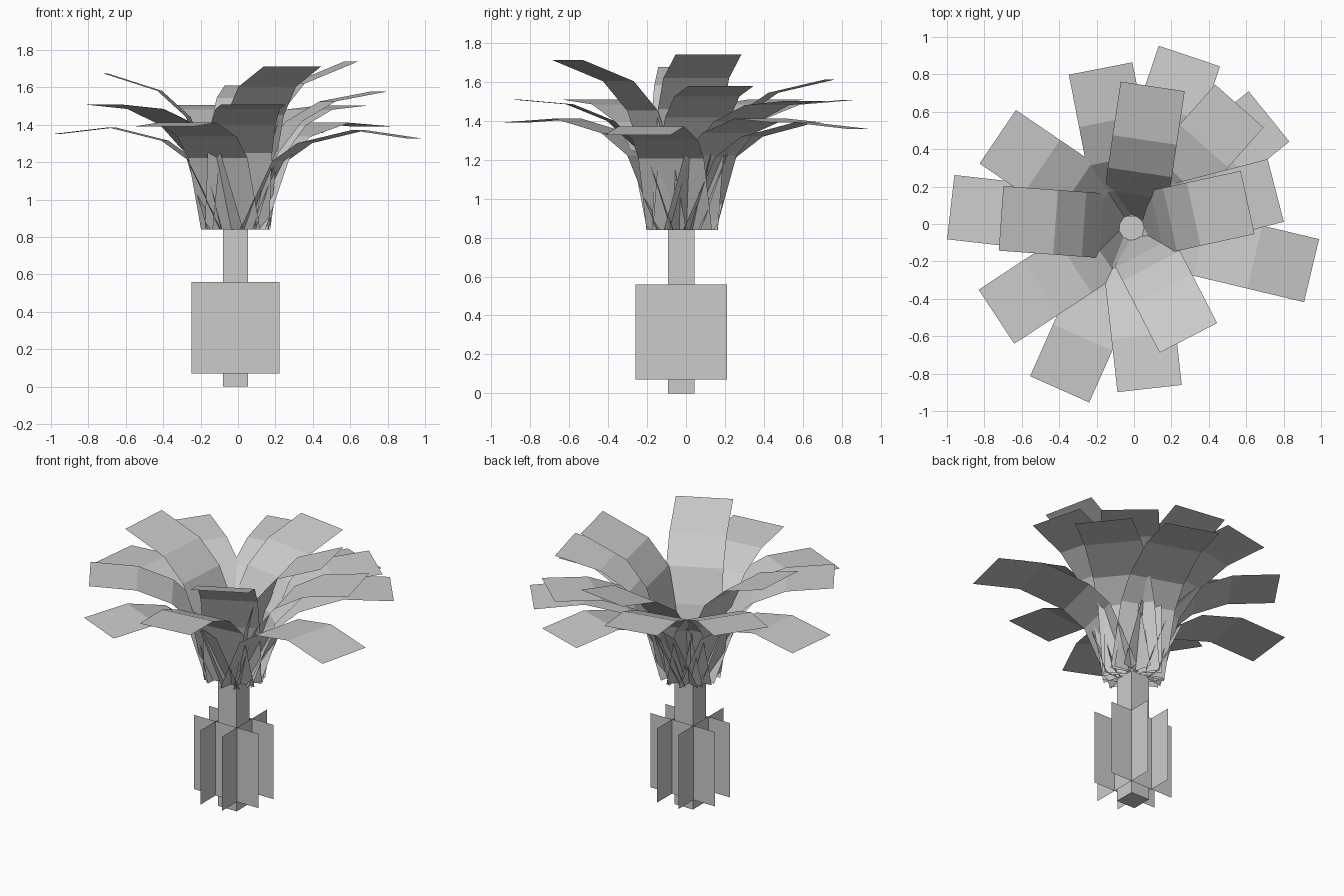
import bpy, math

if "Cube" in bpy.data.objects:
    bpy.data.objects.remove(bpy.data.objects["Cube"])

CX, CY = -0.013, -0.02      # trunk axis
CT = -0.025                 # trunk y centre


def make(name, verts, faces):
    me = bpy.data.meshes.new(name)
    me.from_pydata(verts, [], faces)
    me.update()
    ob = bpy.data.objects.new(name, me)
    bpy.context.collection.objects.link(ob)
    return ob


# trunk: square post
bpy.ops.mesh.primitive_cube_add(size=1, location=(CX, CT, 0.42))
trunk = bpy.context.object
trunk.name = "trunk"
trunk.scale = (0.135, 0.135, 0.84)

# crossed bark cards hugging the trunk
H, D = 0.235, 0.078
for i in range(4):
    a = i * math.pi / 2
    c, s = math.cos(a), math.sin(a)
    v = [(CX + c * u + s * D, CT + s * u - c * D, z)
         for u, z in ((-H, 0.07), (H, 0.07), (H, 0.56), (-H, 0.56))]
    make(f"bark_card_{i}", v, [(0, 1, 2, 3)])

# frond side profiles (radius, height): drooping, middle, upright
LOW = [(.065, .84), (.24, 1.21), (.38, 1.31), (.67, 1.38), (.98, 1.34)]
MID = [(.065, .84), (.21, 1.25), (.37, 1.40), (.58, 1.485), (.865, 1.51)]
HIGH = [(.065, .84), (.14, 1.24), (.21, 1.46), (.34, 1.62), (.635, 1.74)]


def profile(t):
    a, b, k = (LOW, MID, t * 2) if t < .5 else (MID, HIGH, t * 2 - 1)
    return [(p[0] + (q[0] - p[0]) * k, p[1] + (q[1] - p[1]) * k) for p, q in zip(a, b)]


# fronds: (angle in degrees, lift)
FRONDS = [(-13.4, -.04), (39, .15), (71.4, .05), (173.5, .03), (246, .15),
          (48.5, .48), (101, .49), (145.8, .5), (213.4, .5), (276.4, .5),
          (14.5, .65), (81.5, .72), (175.9, .86), (297.3, .94), (12.3, 1)]
W = 0.173
for n, (deg, lift) in enumerate(FRONDS):
    c, s = math.cos(math.radians(deg)), math.sin(math.radians(deg))
    v = [(CX + r * c - w * s, CY + r * s + w * c, z)
         for r, z in profile(lift) for w in (-W, W)]
    make(f"frond_{n}", v, [(2*i, 2*i+2, 2*i+3, 2*i+1) for i in range(4)])
